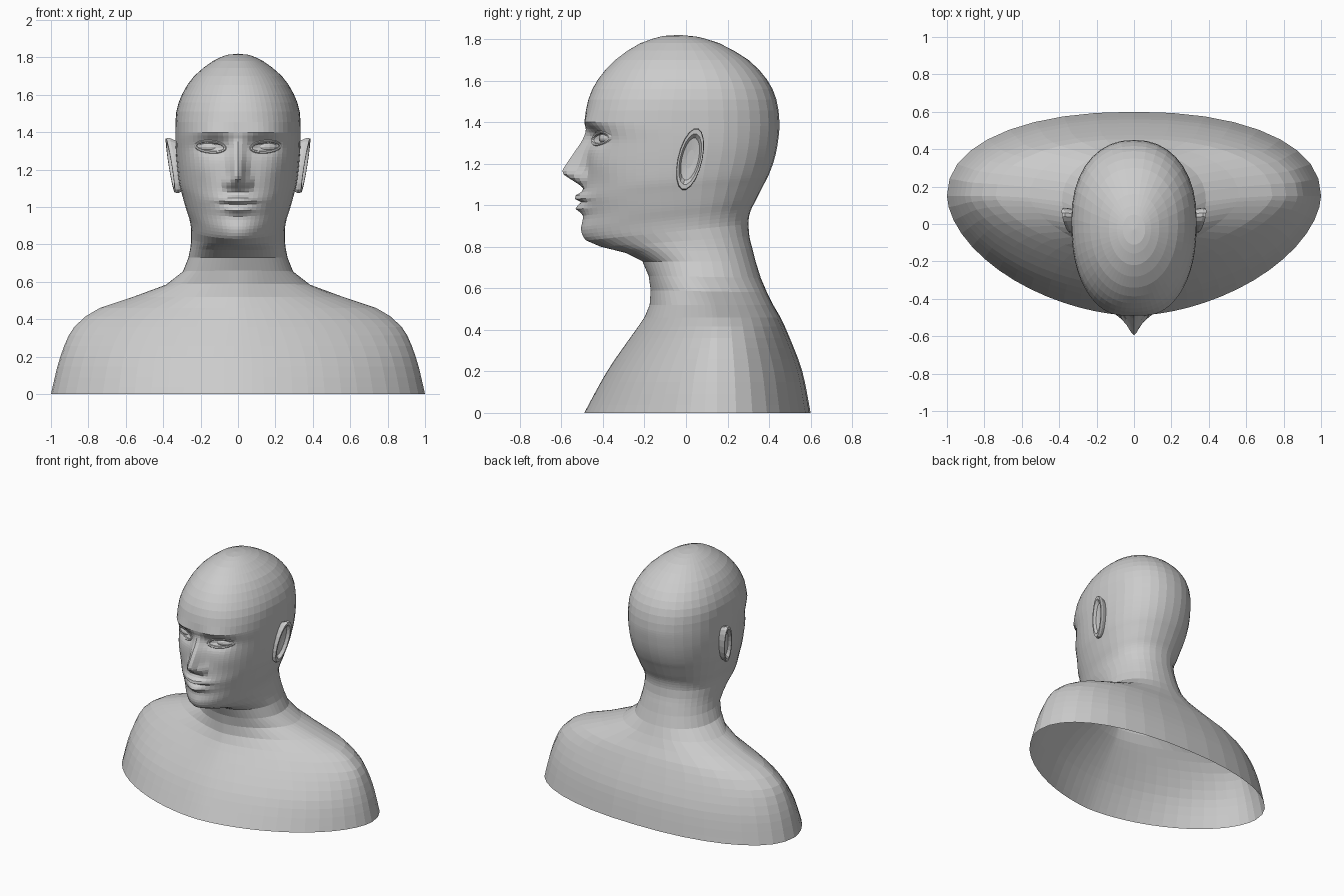
import bpy, bmesh, math
from mathutils import Vector, Matrix
from mathutils.bvhtree import BVHTree

if "Cube" in bpy.data.objects:
    bpy.data.objects.remove(bpy.data.objects["Cube"], do_unlink=True)

CLAY = (0.6, 0.6, 0.6, 1)
clay = bpy.data.materials.new("grey_clay")
clay.use_nodes = True
clay.diffuse_color = CLAY
clay.node_tree.nodes["Principled BSDF"].inputs["Base Color"].default_value = CLAY

# Sections: front y, front z, back y, back z, half width, y of widest point, front roundness
TORSO = [
    (-.49, 0, .60, 0, 1, .15, 1.75),
    (-.38, .2, .56, .2, .95, .15, 1.75),
    (-.27, .36, .5, .36, .875, .15, 1.6),
    (-.2, .46, .455, .46, .74, .15, 1.5),
    (-.175, .52, .42, .52, .56, .14, 1.5),
    (-.17, .59, .39, .58, .385, .12, 1.7),
    (-.18, .66, .36, .65, .295, .08, 2),
    (-.21, .73, .335, .73, .265, .07, 2),
    (-.29, .77, .32, .79, .255, .05, 2),
]
HEAD = [
    (-.41, .8, .305, .85, .25, .03, 1.8),
    (-.48, .83, .3, .91, .25, 0, 1.8),
    (-.505, .88, .31, .97, .26, 0, 1.85),
    (-.495, .95, .34, 1.03, .28, 0, 1.95),
    (-.505, 1.03, .375, 1.1, .3, 0, 2),
    (-.49, 1.1, .4, 1.15, .315, 0, 2.1),
    (-.482, 1.2, .425, 1.22, .326, .01, 2.2),
    (-.477, 1.3, .442, 1.3, .333, .02, 2.3),
    (-.487, 1.4, .45, 1.4, .335, .02, 2.4),
    (-.47, 1.51, .435, 1.51, .33, .02, 2.3),
    (-.424, 1.605, .39, 1.605, .298, .02, 2.2),
    (-.34, 1.7, .3, 1.7, .235, 0, 2.1),
    (-.22, 1.78, .16, 1.78, .135, -.02, 2),
    (-.11, 1.815, .05, 1.812, .06, -.03, 2),
]
NOSE = [(1.085, 0), (1.12, .06), (1.155, .115), (1.18, .105), (1.28, .045), (1.36, 0)]


def make(name, bm, fix_normals=True):
    if fix_normals:
        bmesh.ops.recalc_face_normals(bm, faces=bm.faces)
    mesh = bpy.data.meshes.new(name)
    bm.to_mesh(mesh)
    mesh.materials.append(clay)
    obj = bpy.data.objects.new(name, mesh)
    bpy.context.collection.objects.link(obj)
    return BVHTree.FromBMesh(bm)


def skin(bm, rings):
    """Bridge successive closed rings of vertices with quads."""
    for low, high in zip(rings, rings[1:]):
        for i in range(len(low)):
            j = (i + 1) % len(low)
            bm.faces.new((low[i], low[j], high[j], high[i]))


def spline(p, q, r, s, t):
    return [b + .5 * t * (c - a + t * (2*a - 5*b + 4*c - d + t * (3*(b - c) + d - a)))
            for a, b, c, d in zip(p, q, r, s)]


def bump(x, z, cx, cz, sx, sz):
    return math.exp(-((x - cx) / sx) ** 2 - ((z - cz) / sz) ** 2)


def face_relief(x, z):
    """How far the features stand forward of the plain head."""
    x = abs(x)
    push = 0
    # nose ridge and nostril wings
    for (z0, h0), (z1, h1) in zip(NOSE, NOSE[1:]):
        if z0 <= z < z1:
            height = h0 + (h1 - h0) * (z - z0) / (z1 - z0)
            push += height * math.exp(-(x / .04) ** 2)
    push += .035 * bump(x, z, .052, 1.13, .022, .03)
    # eye sockets, brows and cheekbones
    push -= .045 * bump(x, z, .13, 1.33, .09, .045)
    push += .015 * bump(x, z, .14, 1.405, .1, .025)
    push += .01 * bump(x, z, .2, 1.2, .07, .07)
    # lips and the line between them
    push += .037 * bump(x, z, 0, 1.038, .08, .018)
    push += .034 * bump(x, z, 0, .985, .07, .02)
    push -= .012 * bump(x, z, 0, 1.012, .1, .009)
    return push


# Angles run from the front round the left side, closer together on the face
FRONT, BACK = 16, 9
half = [math.pi / 2 * (i / FRONT) ** 1.3 for i in range(FRONT)]
half += [math.pi / 2 * (1 + i / BACK) for i in range(BACK + 1)]
angles = half + [2 * math.pi - a for a in half[-2:0:-1]]


def section_ring(bm, section):
    fy, fz, by, bz, width, mid, round_front = section
    ring = []
    for a in angles:
        c, s = math.cos(a), math.sin(a)
        front = c > 1e-6
        power = 2 / (round_front if front else 2.2)
        x = math.copysign(width * abs(s) ** power, s)
        y = mid + ((fy if front else by) - mid) * abs(c) ** power
        z = fz + (bz - fz) * (y - fy) / (by - fy)
        if front and fz > .8:
            y -= face_relief(x, z) * min(1, 2 * c)
        ring.append(bm.verts.new((x, y, z)))
    return ring


# Shoulders, neck and head as one skin, open at the bottom
keys = TORSO + HEAD
bm = bmesh.new()
rings = []
for k in range(len(keys) - 1):
    p, q, r, s = (keys[min(max(k + d, 0), len(keys) - 1)] for d in (-1, 0, 1, 2))
    on_face = .82 < q[1] < 1.39
    length = math.hypot(r[0] - q[0], r[1] - q[1])
    steps = max(1, round(length / (.017 if on_face else .065)))
    for i in range(steps):
        rings.append(section_ring(bm, spline(p, q, r, s, i / steps)))
rings.append(section_ring(bm, keys[-1]))
skin(bm, rings)
crown = bm.verts.new((0, -.03, 1.82))
top = rings[-1]
for i in range(len(top)):
    bm.faces.new((top[i], top[(i + 1) % len(top)], crown))
body_tree = make("bust", bm, False)
bm.free()


def eye(side, label):
    # Eyeball
    bm = bmesh.new()
    place = Matrix.Translation((side * .148, -.36, 1.322)) @ Matrix.Rotation(side * .4, 4, "Z")
    bmesh.ops.create_uvsphere(bm, u_segments=16, v_segments=10, radius=1,
                              matrix=place @ Matrix.Diagonal((.078, .056, .036, 1)))
    eye_tree = make(label + "_eye", bm)
    bm.free()
    # Almond eyelid rim resting on the surface in front
    bm = bmesh.new()
    loops = []
    count = 20
    for i in range(count):
        a = 2 * math.pi * i / count
        ring = []
        for grow, lift in ((-.004, -.004), (0, .006), (.008, .006), (.018, -.008)):
            x = side * (.148 + (.074 + grow) * math.cos(a))
            z = 1.322 + (.024 + grow) * math.sin(a) + .006 * math.cos(a)
            hits = [t.ray_cast(Vector((x, -1, z)), Vector((0, 1, 0)))[0]
                    for t in (body_tree, eye_tree)]
            y = min(h.y for h in hits if h)
            ring.append(bm.verts.new((x, y - lift, z)))
        loops.append(ring)
    skin(bm, loops + loops[:1])
    make(label + "_eyelids", bm)
    bm.free()


def ear(side, label):
    # Layers: outline scale and distance out, from the root over the rim into the bowl
    layers = [(.8, .28), (1, .345), (.97, .362), (.82, .362), (.68, .34), (.3, .334)]
    bm = bmesh.new()
    loops = []
    count = 18
    for scale, out in layers:
        ring = []
        for i in range(count):
            a = 2 * math.pi * i / count
            dz = .15 * scale * math.sin(a)
            dy = .06 * scale * math.cos(a) + .2 * dz
            x = out + .13 * dz + .15 * dy
            ring.append(bm.verts.new((side * x, .02 + dy, 1.222 + dz)))
        loops.append(ring)
    skin(bm, loops)
    bm.faces.new(loops[0])
    bm.faces.new(loops[-1])
    make(label + "_ear", bm)
    bm.free()


for side, label in ((1, "left"), (-1, "right")):
    eye(side, label)
    ear(side, label)
